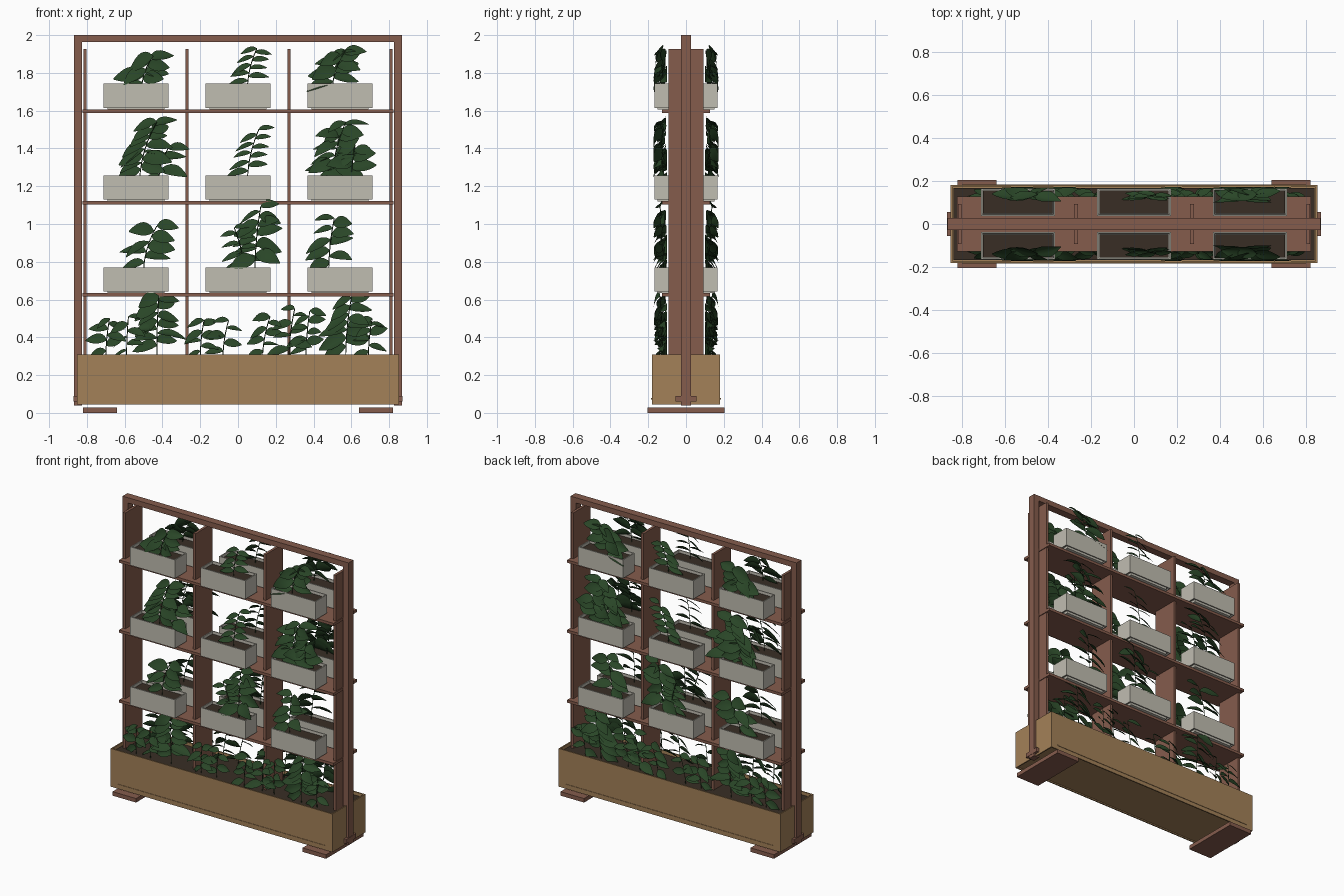
import bpy, bmesh, math, random
from mathutils import Vector

if "Cube" in bpy.data.objects:
    bpy.data.objects.remove(bpy.data.objects["Cube"])

random.seed(7)


def material(name, r, g, b):
    m = bpy.data.materials.new(name)
    m.diffuse_color = (r, g, b, 1)
    m.use_nodes = True
    m.node_tree.nodes["Principled BSDF"].inputs["Base Color"].default_value = m.diffuse_color
    return m


WOOD = material("red_wood", .235, .107, .073)
TAN = material("tan_wood", .37, .22, .098)
POT = material("pale_stone", .53, .51, .44)
SOIL = material("soil", .04, .027, .018)
LEAF = material("leaf", .022, .06, .02)


def finish(name, bm, mat, mirror=None):
    me = bpy.data.meshes.new(name)
    bm.to_mesh(me)
    bm.free()
    me.materials.append(mat)
    ob = bpy.data.objects.new(name, me)
    bpy.context.collection.objects.link(ob)
    if mirror:
        mod = ob.modifiers.new("mirror", 'MIRROR')
        mod.use_axis = [a in mirror for a in "xyz"]
    return ob


def cuboid(x, y, z):
    bm = bmesh.new()
    bmesh.ops.create_cube(bm, size=1)
    for v in bm.verts:
        v.co = [lo + (c + .5) * (hi - lo) for c, (lo, hi) in zip(v.co, (x, y, z))]
    bm.normal_update()
    return bm


def box(name, x, y, z, mat, mirror=None):
    return finish(name, cuboid(x, y, z), mat, mirror)


def trough(name, x, y, z, wall, depth, mat, mirror=None):
    """Open box: hollow top and a shallow recess underneath."""
    bm = cuboid(x, y, z)
    for sign, d in ((1, depth), (-1, .008)):
        face = [f for f in bm.faces if f.normal.z * sign > .9]
        bmesh.ops.inset_region(bm, faces=face, thickness=wall, depth=0)
        bmesh.ops.inset_region(bm, faces=face, thickness=.001, depth=-d)
        bm.normal_update()
    return finish(name, bm, mat, mirror)


# Outer frame
box("frame_post", (.826, .868), (-.027, .027), (.04, 1.97), WOOD, "x")
box("frame_top_beam", (-.868, .868), (-.027, .027), (1.963, 2), WOOD)
box("post_bracket", (.85, .87), (-.055, .055), (.06, .09), WOOD, "x")
box("foot", (.64, .82), (-.205, .205), (0, .028), WOOD, "x")

# Upright dividers and shelves
for name, x in (("side_panel", .81), ("divider", .27)):
    box(name, (x - .009, x + .009), (-.093, .093), (.28, 1.926), WOOD, "x")
SHELVES = (.616, 1.102, 1.588)
for z in SHELVES:
    box("shelf", (-.824, .824), (-.128, .128), (z, z + .019), WOOD)

# Base planter with soil and a thin trim line
trough("base_planter", (-.852, .852), (-.181, .181), (.045, .31), .012, .03, TAN)
box("base_soil", (-.839, .839), (-.168, .168), (.27, .29), SOIL)
box("base_trim", (-.8, .8), (-.184, -.18), (.072, .078), TAN, "y")

# Shelf pots in three columns, front and back
for z in SHELVES:
    for cx in (-.54, 0, .54):
        trough("pot", (cx - .172, cx + .172), (-.166, -.038), (z + .027, z + .155),
               .01, .03, POT, "y")
        box("pot_foot", (cx - .15, cx + .15), (-.15, -.055), (z + .018, z + .04), POT, "y")
        box("pot_soil", (cx - .161, cx + .161), (-.155, -.049), (z + .12, z + .138), SOIL, "y")


def add_leaf(bm, p, d, n, length, width):
    """Folded, drooping pointed-oval blade."""
    d = d.normalized()
    side = n.cross(d).normalized()
    n = d.cross(side)
    rows, k = [], 7
    for i in range(k + 1):
        t = i / k
        w = width / 2 * max(.04, math.sin(math.pi * t ** .85)) ** .8
        c = p + d * length * t - Vector((0, 0, .22 * length * t * t))
        rows.append([bm.verts.new(c + side * w * s + n * (.22 * w * abs(s)))
                     for s in (-1, -.5, 0, .5, 1)])
    for a, b in zip(rows, rows[1:]):
        for j in range(4):
            bm.faces.new((a[j], b[j], b[j + 1], a[j + 1])).smooth = True


def add_stem(bm, pts, r):
    rings = [[bm.verts.new(p + Vector((math.cos(a), math.sin(a), 0)) * r)
              for a in (0, math.tau / 4, math.tau / 2, math.tau * .75)] for p in pts]
    for a, b in zip(rings, rings[1:]):
        for j in range(4):
            bm.faces.new((a[j], a[(j + 1) % 4], b[(j + 1) % 4], b[j]))


def plant(name, x0, z0, x1, z1, count, length, width, wild):
    """Stem with alternating leaves, kept flat against the shelf front."""
    bm = bmesh.new()

    def path(t):
        return Vector((x0 + (x1 - x0) * t * t, -.115 - .022 * t, z0 + (z1 - z0) * t))
    add_stem(bm, [path(i / 6) for i in range(7)], .0025)
    for i in range(count):
        t = .22 + .78 * i / (count - 1)
        s = 1 if i % 2 else -1
        r = lambda v: random.uniform(-v, v) * wild
        d = Vector((s, r(.6), s * .2 + .05 + r(.4)))
        n = Vector((r(.4), -.75 + r(.4), .7 + r(.3)))
        f = (1.05 - .25 * t) * (1 + r(.15))
        add_leaf(bm, path(t), d, n, length * f, width * f)
    for v in bm.verts:
        v.co.y = -.137 + .038 * math.tanh((v.co.y + .137) / .038)
    finish(name, bm, LEAF, "y")


# Stems: base x, base z, tip x, tip z, leaf count
BROAD = [(-.51, 1.71, -.45, 1.89, 9), (.5, 1.71, .57, 1.92, 11),
         (-.52, 1.22, -.43, 1.54, 15), (-.42, 1.22, -.37, 1.4, 6),
         (.5, 1.22, .57, 1.54, 15), (.6, 1.22, .62, 1.42, 7),
         (-.5, .74, -.43, .99, 8), (.09, .74, .12, 1.09, 12), (.48, .74, .51, 1.03, 9),
         (-.43, .28, -.42, .62, 13), (.57, .28, .6, .61, 13)]
SMALL = [(-.7, .28, -.68, .5, 7), (-.59, .28, -.58, .51, 6), (-.2, .28, -.18, .49, 7),
         (-.08, .28, -.05, .49, 5), (.13, .28, .17, .51, 7), (.27, .28, .3, .55, 7),
         (.36, .28, .38, .54, 8), (.69, .28, .71, .5, 7)]
NARROW = [(.05, 1.71, .1, 1.93, 9), (.05, 1.22, .11, 1.5, 10), (.03, .74, -.02, .98, 8)]
for name, rows, length, width, wild in (("broad_leaf_plant", BROAD, .15, .095, 1),
                                        ("small_leaf_plant", SMALL, .11, .06, 1),
                                        ("narrow_leaf_plant", NARROW, .11, .045, .4)):
    for row in rows:
        plant(name, *row, length, width, wild)
